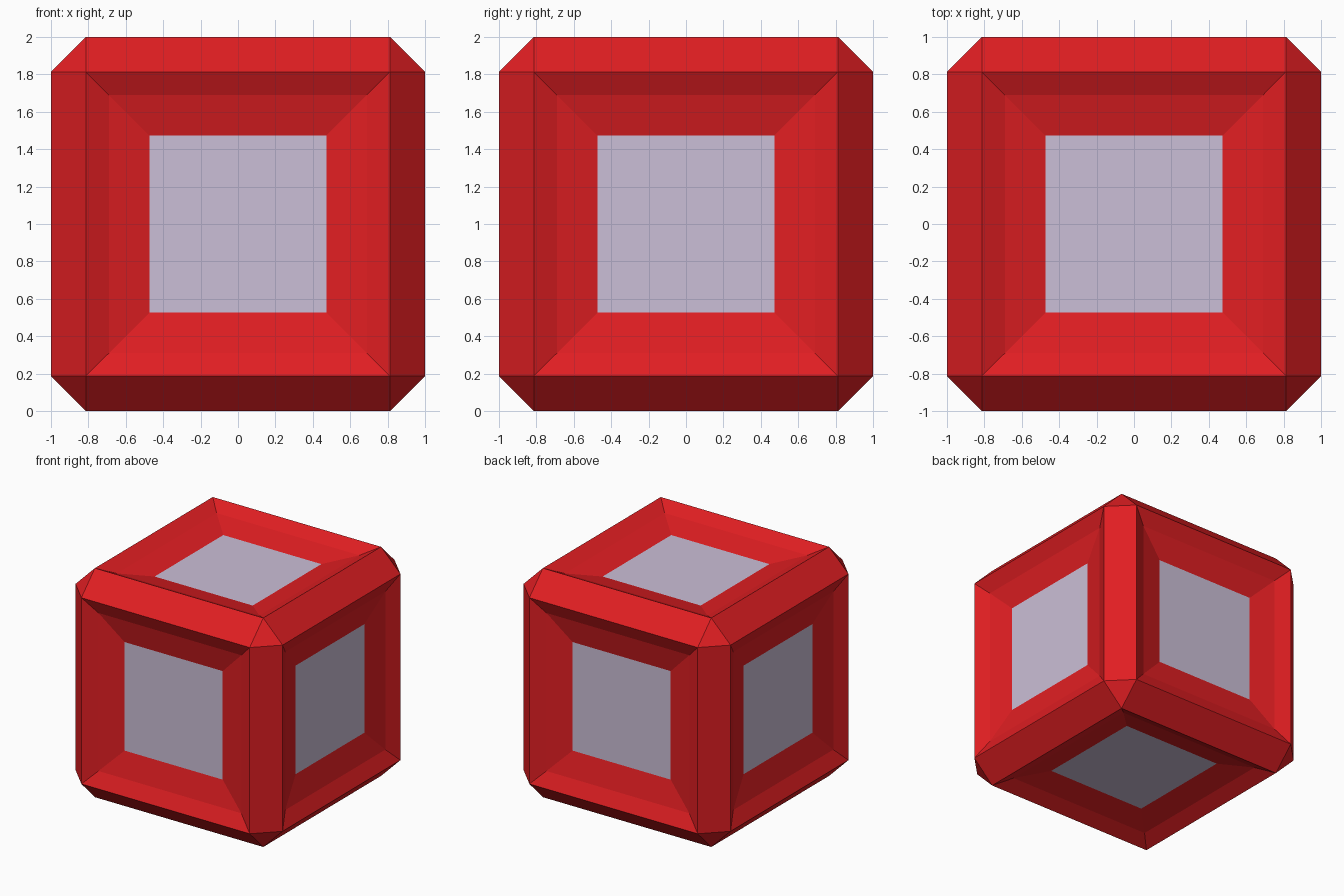
import bpy, bmesh
from mathutils import Matrix

if "Cube" in bpy.data.objects:
    bpy.data.objects.remove(bpy.data.objects["Cube"])

CHAMFER = 0.187
# (inset width, recess depth) of each frame step, outside to inside
STEPS = [(0.123, 0.06), (0.216, 0.052)]


def make_material(name, color):
    mat = bpy.data.materials.new(name)
    mat.diffuse_color = (*color, 1.0)
    mat.use_nodes = True
    mat.node_tree.nodes["Principled BSDF"].inputs["Base Color"].default_value = mat.diffuse_color
    return mat


# Cube with chamfered edges
bm = bmesh.new()
bmesh.ops.create_cube(bm, size=2.0, matrix=Matrix.Translation((0, 0, 1)))
bmesh.ops.bevel(bm, geom=bm.edges[:], offset=CHAMFER, offset_type='OFFSET',
                segments=1, profile=0.5, affect='EDGES')
bm.normal_update()

# Six recessed sides: two sloping frame steps around a flat panel
sides = [f for f in bm.faces if max(abs(c) for c in f.normal) > 0.99]
for width, depth in STEPS:
    bmesh.ops.inset_individual(bm, faces=sides, thickness=width, depth=-depth,
                               use_even_offset=True)

# Red frame, lilac panels
for f in bm.faces:
    f.material_index = 0
    f.smooth = False
for f in sides:
    f.material_index = 1

mesh = bpy.data.meshes.new("crate")
bm.to_mesh(mesh)
bm.free()
mesh.materials.append(make_material("red_frame", (0.75, 0.013, 0.016)))
mesh.materials.append(make_material("lilac_panel", (0.60, 0.52, 0.68)))
crate = bpy.data.objects.new("crate", mesh)
bpy.context.collection.objects.link(crate)
